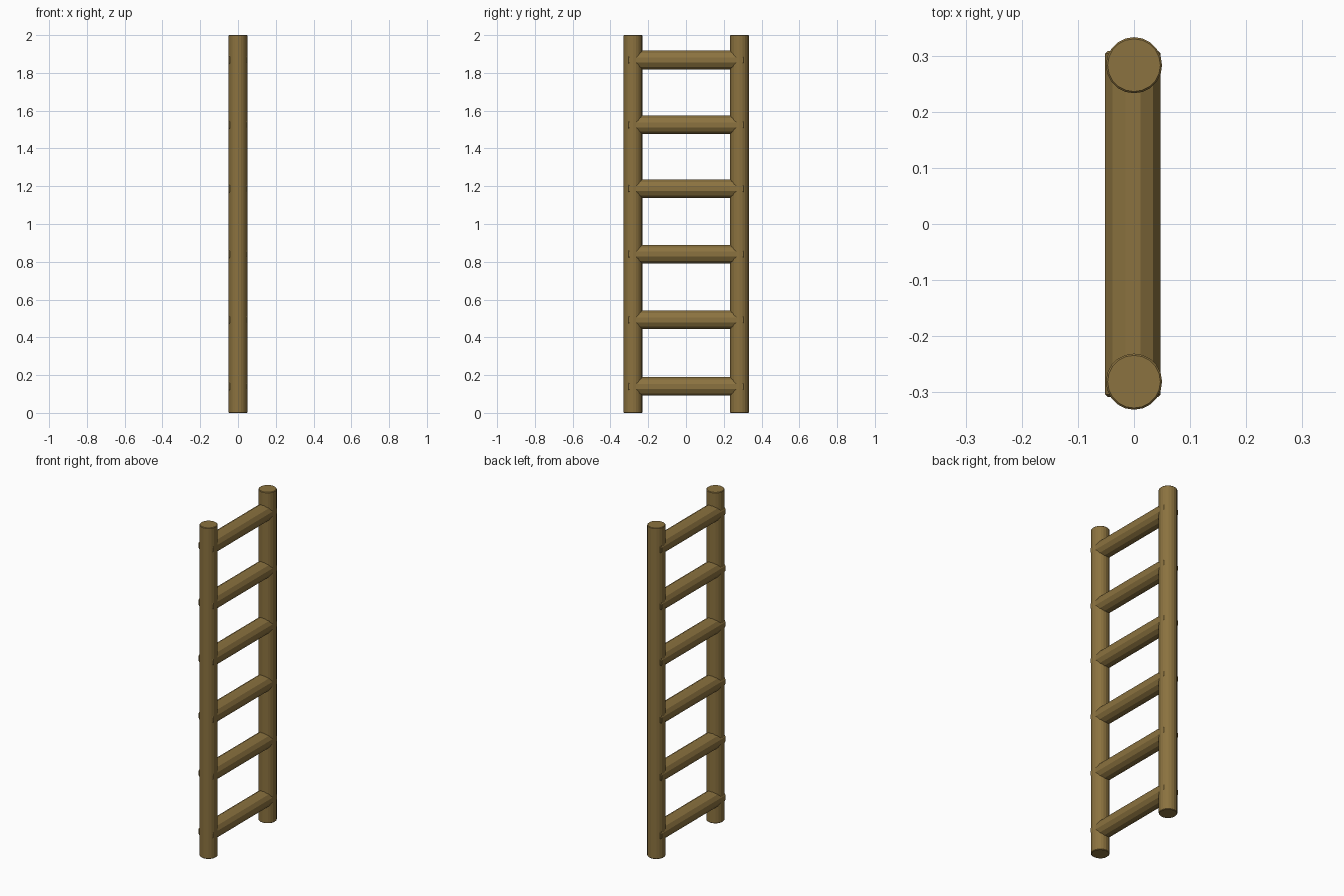
import bpy
import math

if "Cube" in bpy.data.objects:
    bpy.data.objects.remove(bpy.data.objects["Cube"])

wood = bpy.data.materials.new("wood")
wood.diffuse_color = (0.26, 0.17, 0.05, 1)
wood.use_nodes = True
wood.node_tree.nodes["Principled BSDF"].inputs["Base Color"].default_value = wood.diffuse_color


def pole(name, sides, radius, length, loc, rot, bevel):
    # Straight pole with softened end rims
    bpy.ops.mesh.primitive_cylinder_add(vertices=sides, radius=radius, depth=length,
                                        location=loc, rotation=rot)
    ob = bpy.context.object
    ob.name = name
    ob.data.materials.append(wood)
    mod = ob.modifiers.new("rim", 'BEVEL')
    mod.width = bevel
    mod.segments = 1
    mod.limit_method = 'ANGLE'
    mod.angle_limit = math.radians(60)
    return ob


# Two upright rails
for side, y in (("front", -0.281), ("back", 0.283)):
    pole(side + "_rail", 20, 0.05, 2.0, (0, y, 1.0), (0, 0, 0), 0.003)

# Six rungs, a flat facet upward, ends let into the rails
for i, z in enumerate((0.14, 0.493, 0.84, 1.187, 1.525, 1.868)):
    rung = pole(f"rung_{i + 1}", 12, 0.051, 0.616, (-0.002, 0, z),
                (math.radians(90), math.radians(15), 0), 0.004)
    # Spin about the rung's own axis so a facet faces up
    rung.rotation_euler = (math.radians(90), 0, 0)
    for v in rung.data.vertices:
        x, y = v.co.x, v.co.y
        a = math.radians(15)
        v.co.x = x * math.cos(a) - y * math.sin(a)
        v.co.y = x * math.sin(a) + y * math.cos(a)
